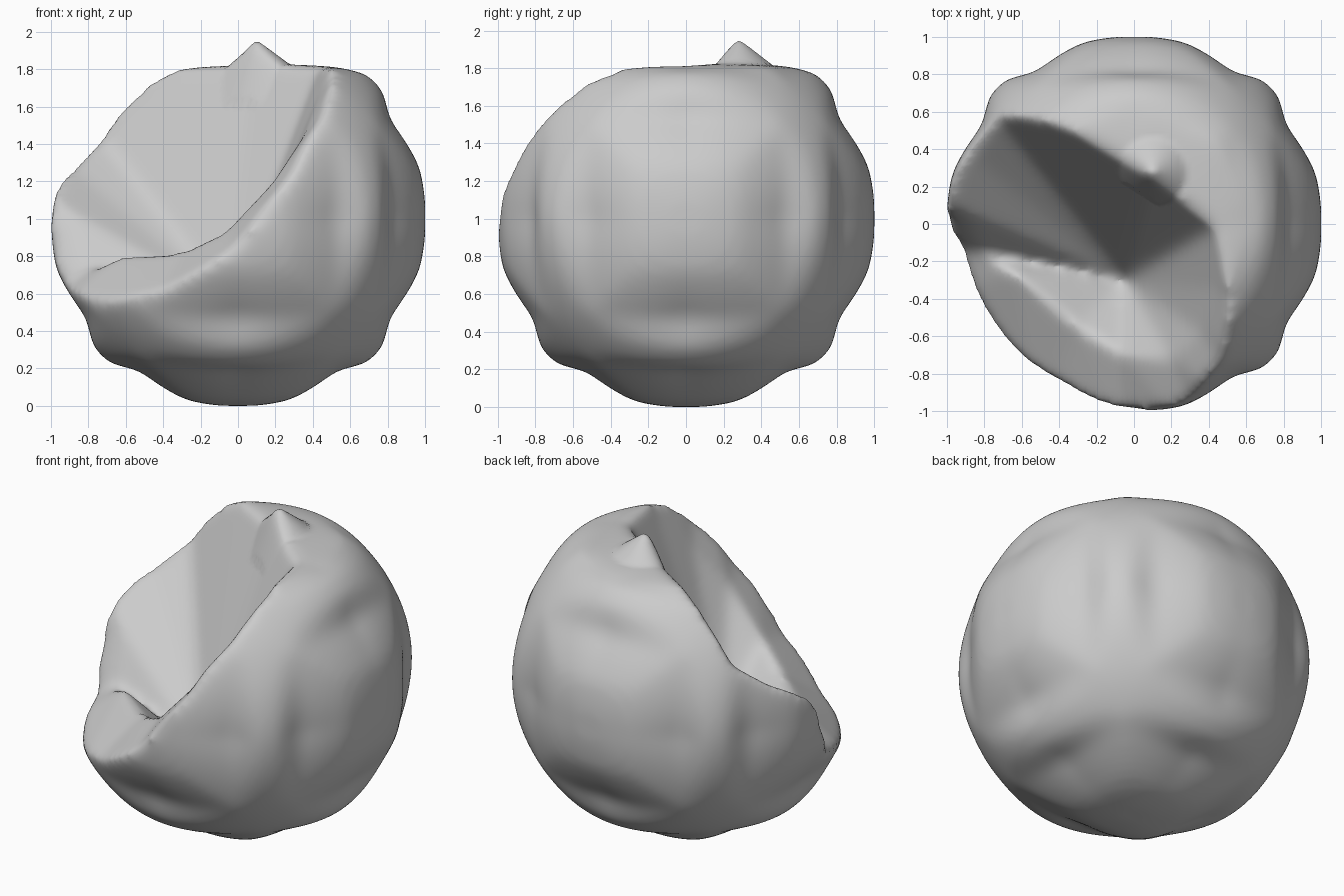
import bpy, bmesh, math
from mathutils import Vector

if "Cube" in bpy.data.objects:
    bpy.data.objects.remove(bpy.data.objects["Cube"])

CENTER = Vector((0, 0, 1))


def make_object(name, bm):
    bmesh.ops.recalc_face_normals(bm, faces=bm.faces)
    mesh = bpy.data.meshes.new(name)
    bm.to_mesh(mesh)
    bm.free()
    ob = bpy.data.objects.new(name, mesh)
    bpy.context.collection.objects.link(ob)
    return ob


# Radius against the angle from the nearest axis: raised pads, grooves, ridged edges
PROFILE = [(0, 1.0), (5, 1.004), (16, 1.008), (33, 0.96), (41.5, 1.035), (46, 1.035)]


def radius(direction):
    a, b, c = sorted((abs(k) for k in direction), reverse=True)
    t = math.degrees(math.atan2(b, a))
    for (t0, r0), (t1, r1) in zip(PROFILE, PROFILE[1:]):
        if t <= t1:
            r = r0 + (r1 - r0) * (t - t0) / (t1 - t0)
            break
    fade = min(1, 1.5 * c / a)          # relief dies out towards the corners
    return r + (1.03 - r) * fade


# Lumpy ball from a spherified cube, with a flattened top
bm = bmesh.new()
bmesh.ops.create_cube(bm, size=2)
bmesh.ops.subdivide_edges(bm, edges=bm.edges[:], cuts=31, use_grid_fill=True)
for v in bm.verts:
    d = Vector([math.tan(c * math.pi / 4) for c in v.co]).normalized()
    v.co = CENTER + d * radius(d)
    if v.co.z > 1.81:
        v.co.z = 1.81 + 0.1 * (v.co.z - 1.81)
ball = make_object("lumpy_rock", bm)

# Notch cutter: a cone from a deep point through the rim, flared outward along the lip
apex = Vector((-0.05, -0.30, -0.45))
axis = Vector((-0.56, -0.39, 0.735))
wall = [(.42, -.03, .78), (.1, .26, .87), (-.4, .5, .73), (-.72, .55, .42),
        (-.82, .33, .22), (-.9, .06, .04)]
# lip crest points, each with how steeply the outer lip falls away
lip = [(-.82, -.15, -.29, .4), (-.64, -.26, -.2, .4), (-.3, -.55, -.17, .35),
       (-.06, -.7, -.06, .3), (.2, -.72, .22, .2), (.36, -.58, .46, .05),
       (.44, -.35, .68, 0)]
rim = [Vector(p[:3]) for p in wall + lip]
bm = bmesh.new()
tip = bm.verts.new(CENTER + apex)
inner, outer, far = [], [], []
for i, p in enumerate(rim):
    if i < len(wall):
        q = apex + (p - apex) * 1.7
    else:
        q = p + 0.7 * (p.normalized() - lip[i - len(wall)][3] * axis)
    inner.append(bm.verts.new(CENTER + p))
    outer.append(bm.verts.new(CENTER + q))
    far.append(bm.verts.new(CENTER + q + axis * 1.5))
cap = bm.verts.new(sum((v.co for v in far), Vector()) / len(far))
for i in range(len(rim)):
    j = (i + 1) % len(rim)
    bm.faces.new((tip, inner[i], inner[j]))
    for lo, hi in ((inner, outer), (outer, far)):
        bm.faces.new((lo[i], hi[i], hi[j]))
        bm.faces.new((lo[i], hi[j], lo[j]))
    bm.faces.new((cap, far[j], far[i]))
cutter = make_object("notch_cutter", bm)
cutter.hide_render = True
cutter.hide_viewport = True

# Carve the notch and soften its lip
cut = ball.modifiers.new("notch", 'BOOLEAN')
cut.operation = 'DIFFERENCE'
cut.solver = 'EXACT'
cut.object = cutter
rem = ball.modifiers.new("remesh", 'REMESH')
rem.mode = 'VOXEL'
rem.voxel_size = 0.025
soft = ball.modifiers.new("soften", 'SMOOTH')
soft.factor = 0.5
soft.iterations = 24
bpy.context.view_layer.update()
deps = bpy.context.evaluated_depsgraph_get()
mesh = bpy.data.meshes.new_from_object(ball.evaluated_get(deps))
ball.modifiers.clear()
ball.data = mesh
bpy.data.objects.remove(cutter)

# Small pointed nub at the top of the notch wall
for v in mesh.vertices:
    if v.co.z > 1.6:
        d = math.hypot(v.co.x - 0.1, v.co.y - 0.28)
        v.co.z += 0.13 * max(0, 1 - d / 0.18)

# Rest on the ground
low = min(v.co.z for v in mesh.vertices)
for v in mesh.vertices:
    v.co.z -= low

for p in mesh.polygons:
    p.use_smooth = True
